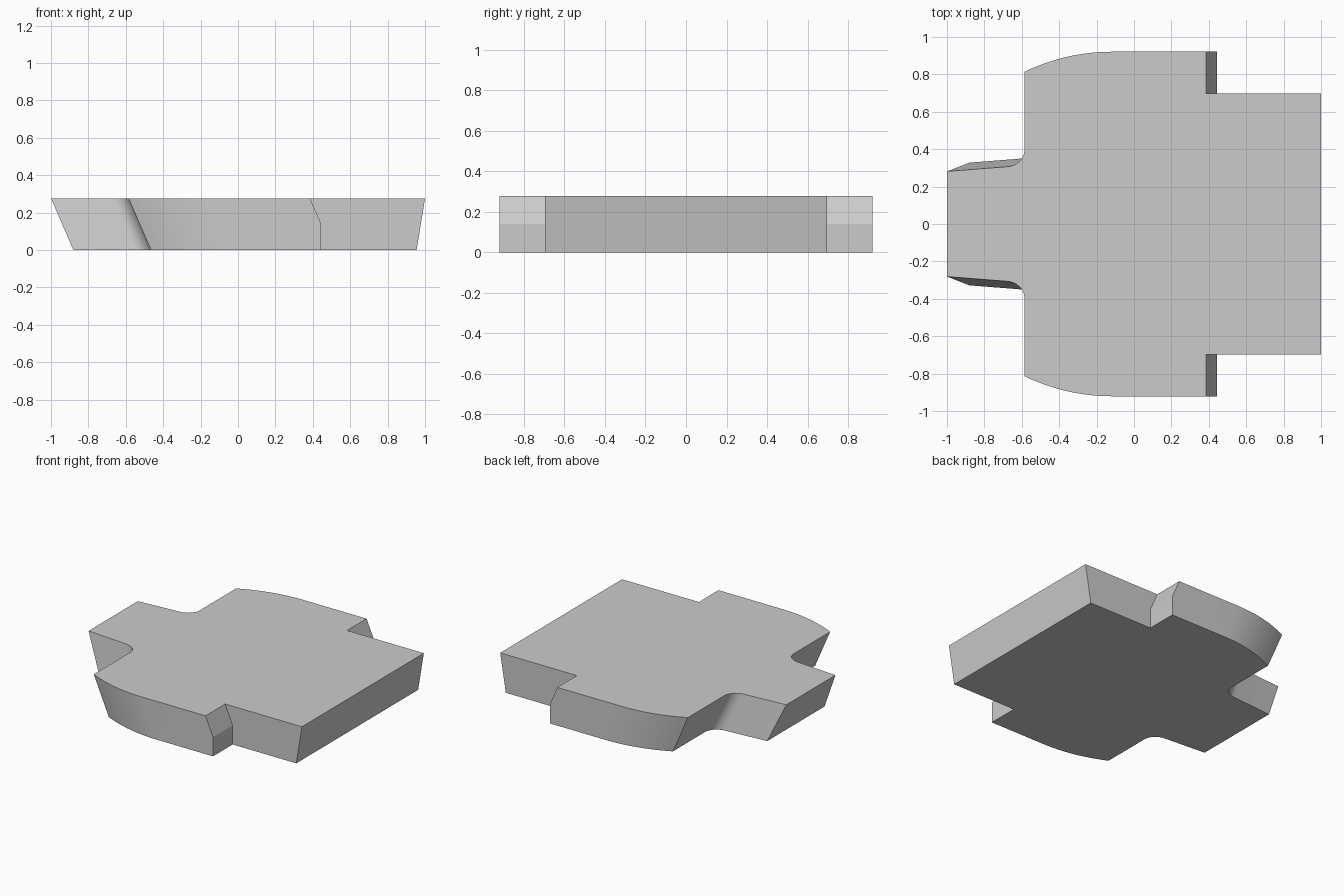
import bpy, bmesh, math
from mathutils import Vector

default = bpy.data.objects.get("Cube")
if default:
    bpy.data.objects.remove(default, do_unlink=True)

HEIGHT = 0.277


def grey_material():
    mat = bpy.data.materials.new("plain grey")
    mat.use_nodes = True
    colour = (0.6, 0.6, 0.6, 1)
    mat.diffuse_color = colour
    mat.node_tree.nodes["Principled BSDF"].inputs["Base Color"].default_value = colour
    return mat


def arc(cx, cy, rx, ry, start, end, steps):
    """Points along an elliptical arc, angles in degrees."""
    angles = [math.radians(start + (end - start) * i / steps) for i in range(steps + 1)]
    return [(cx + rx * math.cos(a), cy + ry * math.sin(a)) for a in angles]


def outline(drop):
    """Closed outline at a depth: drop is 0 at the top and 1 at the underside."""
    slide = 0.12 * drop
    spread = 0.047 * drop
    notch = 0.385 + 0.06 * min(1, drop * 2)
    # wide end and notch
    half = [(1 - 0.045 * drop, 0.697), (notch, 0.697), (notch, 0.921)]
    # rounded shoulder
    half += [(x + slide, y) for x, y in arc(-0.12, -0.14, 1.061, 1.061, 90, 116, 12)]
    # fillet into the neck, then the neck tip
    half += [(x + slide, y + spread) for x, y in arc(-0.685, 0.4, 0.1, 0.094, 0, -87, 10)]
    half.append((-1 + slide, 0.281 + spread))
    return half + [(x, -y) for x, y in reversed(half)]


# Stack the three outlines and skin them
bm = bmesh.new()
rings = [[bm.verts.new(Vector((x, y, HEIGHT * (1 - drop)))) for x, y in outline(drop)]
         for drop in (1, 0.5, 0)]
for low, high in zip(rings, rings[1:]):
    n = len(low)
    for i in range(n):
        j = (i + 1) % n
        bm.faces.new((low[i], low[j], high[j], high[i]))
bm.faces.new(rings[0])
bm.faces.new(rings[-1])
bmesh.ops.recalc_face_normals(bm, faces=bm.faces)

mesh = bpy.data.meshes.new("notched_block")
bm.to_mesh(mesh)
bm.free()
mesh.materials.append(grey_material())
block = bpy.data.objects.new("notched_block", mesh)
bpy.context.collection.objects.link(block)

# Smooth the curved walls and keep the corners crisp
bpy.ops.object.select_all(action="DESELECT")
block.select_set(True)
bpy.context.view_layer.objects.active = block
bpy.ops.object.shade_smooth_by_angle(angle=math.radians(20))
